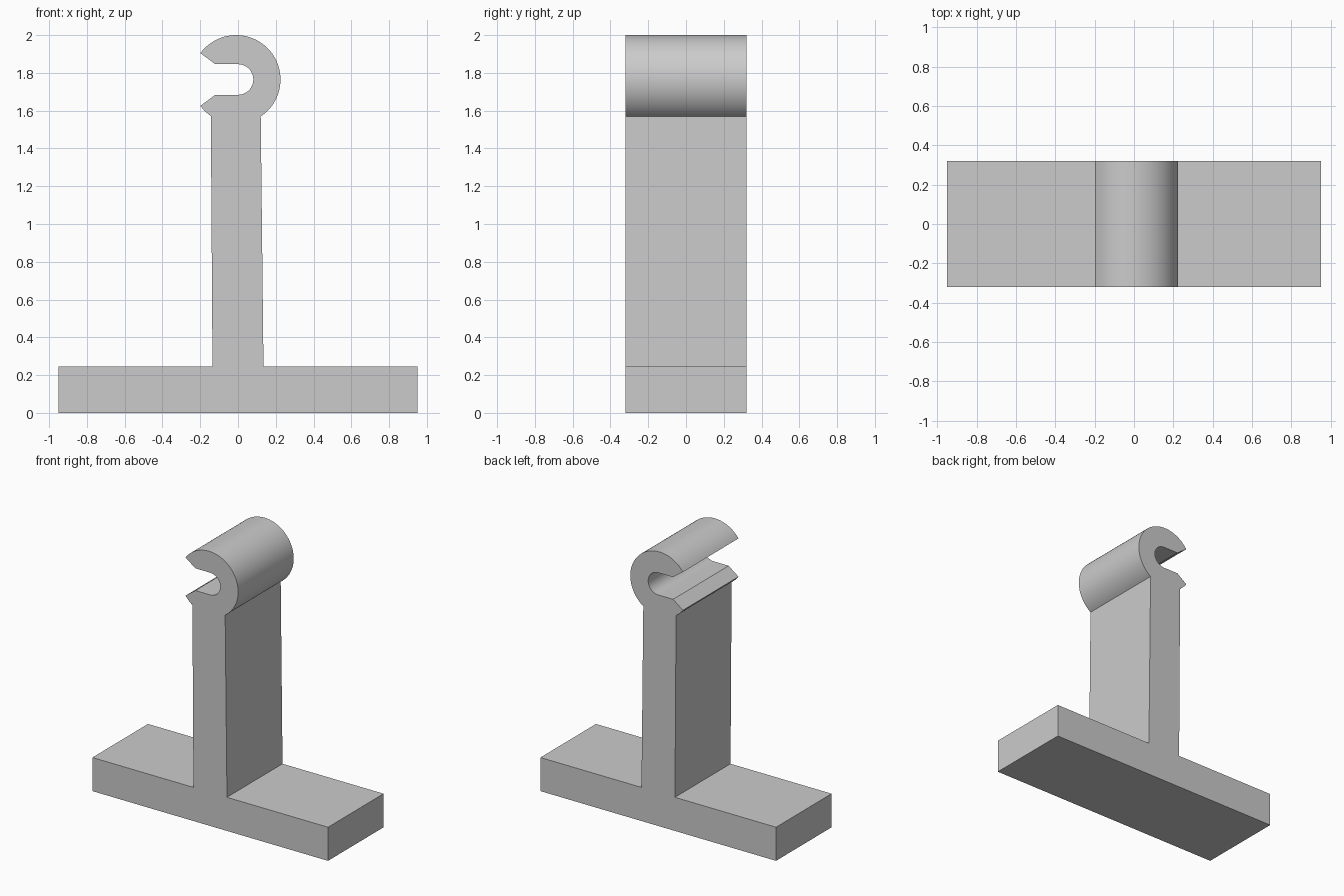
import bpy, bmesh
from math import cos, sin, atan2, radians, hypot

if "Cube" in bpy.data.objects:
    bpy.data.objects.remove(bpy.data.objects["Cube"])

DEPTH = 0.64
HOOK = (-0.01, 1.765)   # centre of the outer hook curve
HOOK_R = 0.235
SLOT = (0.0, 1.765)     # centre of the rounded slot end
SLOT_R = 0.081


def arc(centre, radius, start, end, steps):
    """Points along an arc, angles in radians."""
    return [(centre[0] + radius * cos(start + (end - start) * i / steps),
             centre[1] + radius * sin(start + (end - start) * i / steps))
            for i in range(steps + 1)]


def angle_to(x, z):
    return atan2(z - HOOK[1], x - HOOK[0])


# T-shaped base and tapering post, right side
profile = [(-0.95, 0), (0.95, 0), (0.95, 0.245), (0.135, 0.245)]
# outer hook curve from the post round to the upper lip
profile += arc(HOOK, HOOK_R, angle_to(0.12, 1.57), angle_to(-0.2, 1.905), 48)
# open slot with a rounded end and flared mouth
profile += [(-0.12, SLOT[1] + SLOT_R)]
profile += arc(SLOT, SLOT_R, radians(90), radians(-90), 24)
profile += [(-0.12, SLOT[1] - SLOT_R)]
# lower lip back to the post, left side
profile += arc(HOOK, HOOK_R, angle_to(-0.2, 1.625), angle_to(-0.145, 1.57), 6)
profile += [(-0.135, 0.245), (-0.95, 0.245)]

# extrude the profile through the depth
bm = bmesh.new()
face = bm.faces.new([bm.verts.new((x, -DEPTH / 2, z)) for x, z in profile])
result = bmesh.ops.extrude_face_region(bm, geom=[face], use_keep_orig=True)
verts = [g for g in result["geom"] if isinstance(g, bmesh.types.BMVert)]
bmesh.ops.translate(bm, vec=(0, DEPTH, 0), verts=verts)
bmesh.ops.recalc_face_normals(bm, faces=bm.faces[:])
mesh = bpy.data.meshes.new("hook_stand")
bm.to_mesh(mesh)
bm.free()

stand = bpy.data.objects.new("hook_stand", mesh)
bpy.context.collection.objects.link(stand)
bpy.context.view_layer.objects.active = stand
stand.select_set(True)
bpy.ops.object.shade_smooth_by_angle(angle=radians(20))
